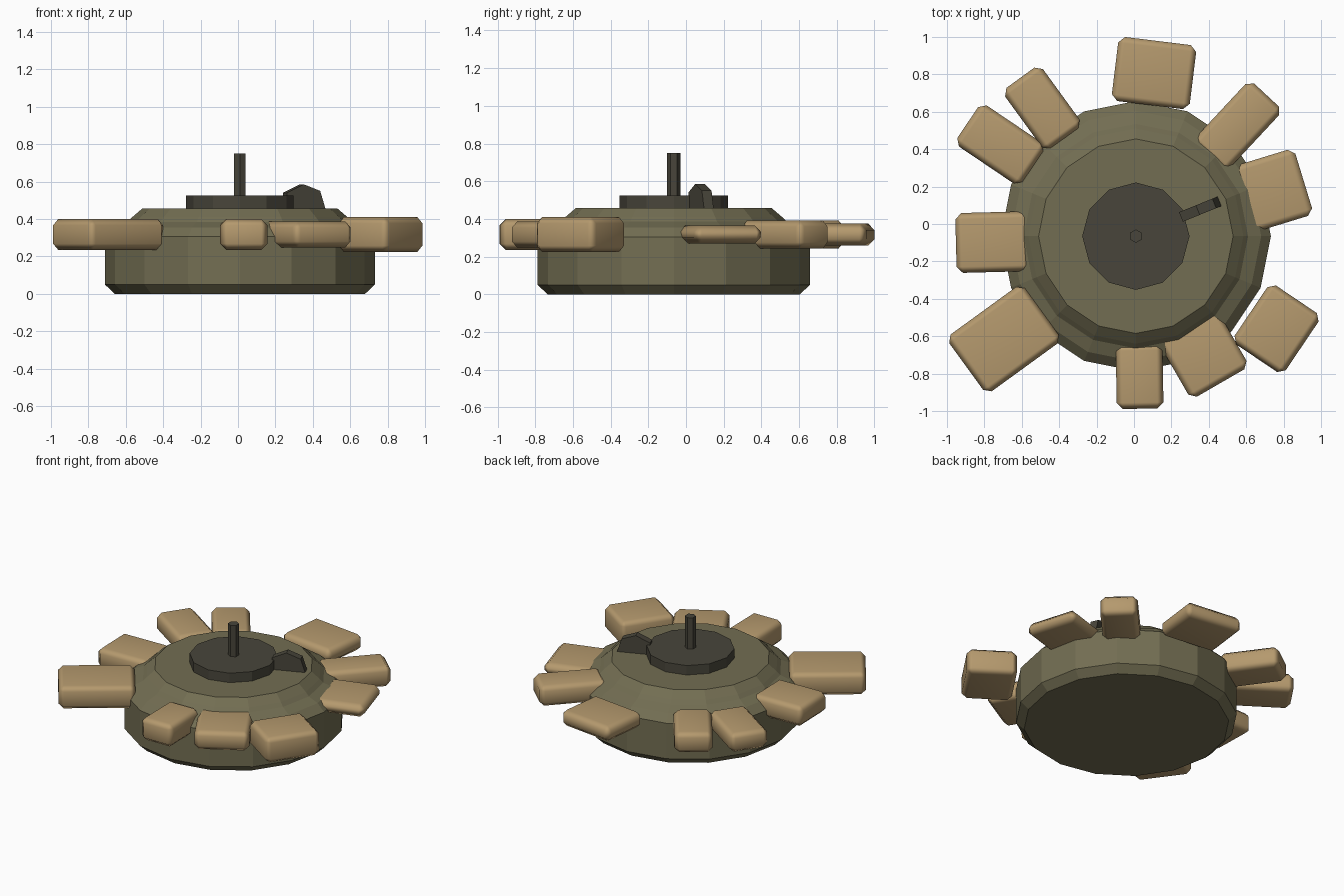
import bpy, bmesh
from math import radians, sin, cos, pi

if "Cube" in bpy.data.objects:
    bpy.data.objects.remove(bpy.data.objects["Cube"])

CX, CY = 0.01, -0.065   # axis of the round body


def material(name, rgb):
    m = bpy.data.materials.new(name)
    m.diffuse_color = (*rgb, 1)
    m.use_nodes = True
    m.node_tree.nodes["Principled BSDF"].inputs["Base Color"].default_value = m.diffuse_color
    return m


olive = material("olive_paint", (0.17, 0.155, 0.085))
dark = material("dark_metal", (0.065, 0.06, 0.043))
tan = material("tan_block", (0.46, 0.32, 0.155))


def finish(bm, name, mat, loc=(0, 0, 0), rot=0):
    bmesh.ops.recalc_face_normals(bm, faces=bm.faces)
    me = bpy.data.meshes.new(name)
    bm.to_mesh(me)
    bm.free()
    me.materials.append(mat)
    ob = bpy.data.objects.new(name, me)
    ob.location = loc
    ob.rotation_euler.z = radians(rot)
    bpy.context.collection.objects.link(ob)
    return ob


def turned(name, profile, sides, mat):
    """Closed solid of revolution from (radius, z) points."""
    bm = bmesh.new()
    rings = [[bm.verts.new((r * sin(2 * pi * i / sides), r * cos(2 * pi * i / sides), z))
              for i in range(sides)] for r, z in profile]
    for a, b in zip(rings, rings[1:]):
        for i in range(sides):
            j = (i + 1) % sides
            bm.faces.new((a[i], a[j], b[j], b[i]))
    bm.faces.new(rings[0])
    bm.faces.new(rings[-1])
    return finish(bm, name, mat, (CX, CY, 0))


def block(name, x, y, angle, length, width, height):
    """Chamfered block lying flat, length along the given angle."""
    bm = bmesh.new()
    bmesh.ops.create_cube(bm, size=1)
    bmesh.ops.scale(bm, vec=(length, width, height), verts=bm.verts)
    ob = finish(bm, name, tan, (x, y, 0.317), angle)
    bev = ob.modifiers.new("chamfer", 'BEVEL')
    bev.width = 0.033
    bev.segments = 1
    ob.data.shade_smooth()
    ob.modifiers.new("normals", 'WEIGHTED_NORMAL')
    return ob


# Round body, lid, centre plate and upright rod
turned("body", [(0.67, 0), (0.722, 0.05), (0.722, 0.305), (0.67, 0.355), (0.6, 0.385)], 16, olive)
turned("lid", [(0.6, 0.34), (0.6, 0.385), (0.575, 0.41), (0.52, 0.457)], 16, olive)
turned("centre_plate", [(0.287, 0.44), (0.287, 0.525)], 12, dark)
turned("rod", [(0.036, 0.5), (0.036, 0.75)], 6, dark)

# Small upright fin beside the plate
bm = bmesh.new()
fin = [(-0.112, 0.44), (-0.112, 0.54), (-0.015, 0.585), (0.08, 0.55), (0.115, 0.44)]
face = bm.faces.new([bm.verts.new((s, -0.0275, z)) for s, z in fin])
ext = bmesh.ops.extrude_face_region(bm, geom=[face], use_keep_orig=True)
bmesh.ops.translate(bm, vec=(0, 0.055, 0),
                    verts=[v for v in ext["geom"] if isinstance(v, bmesh.types.BMVert)])
finish(bm, "fin", dark, (0.355, 0.08, 0), 22)

# Irregular blocks around the rim: x, y, angle, length, width, height
blocks = [
    (0.107, 0.807, 83, 0.345, 0.42, 0.115),
    (0.555, 0.525, 47, 0.45, 0.245, 0.15),
    (0.745, 0.18, 17, 0.34, 0.37, 0.095),
    (0.762, -0.56, -34, 0.33, 0.38, 0.185),
    (0.37, -0.69, -60, 0.37, 0.36, 0.14),
    (0.03, -0.815, -89, 0.345, 0.25, 0.165),
    (-0.695, -0.615, 216, 0.50, 0.375, 0.165),
    (-0.757, -0.097, 181.5, 0.39, 0.32, 0.15),
    (-0.715, 0.425, 146, 0.42, 0.265, 0.14),
    (-0.49, 0.62, 126, 0.40, 0.25, 0.15),
]
for i, b in enumerate(blocks):
    block(f"rim_block_{i + 1}", *b)
